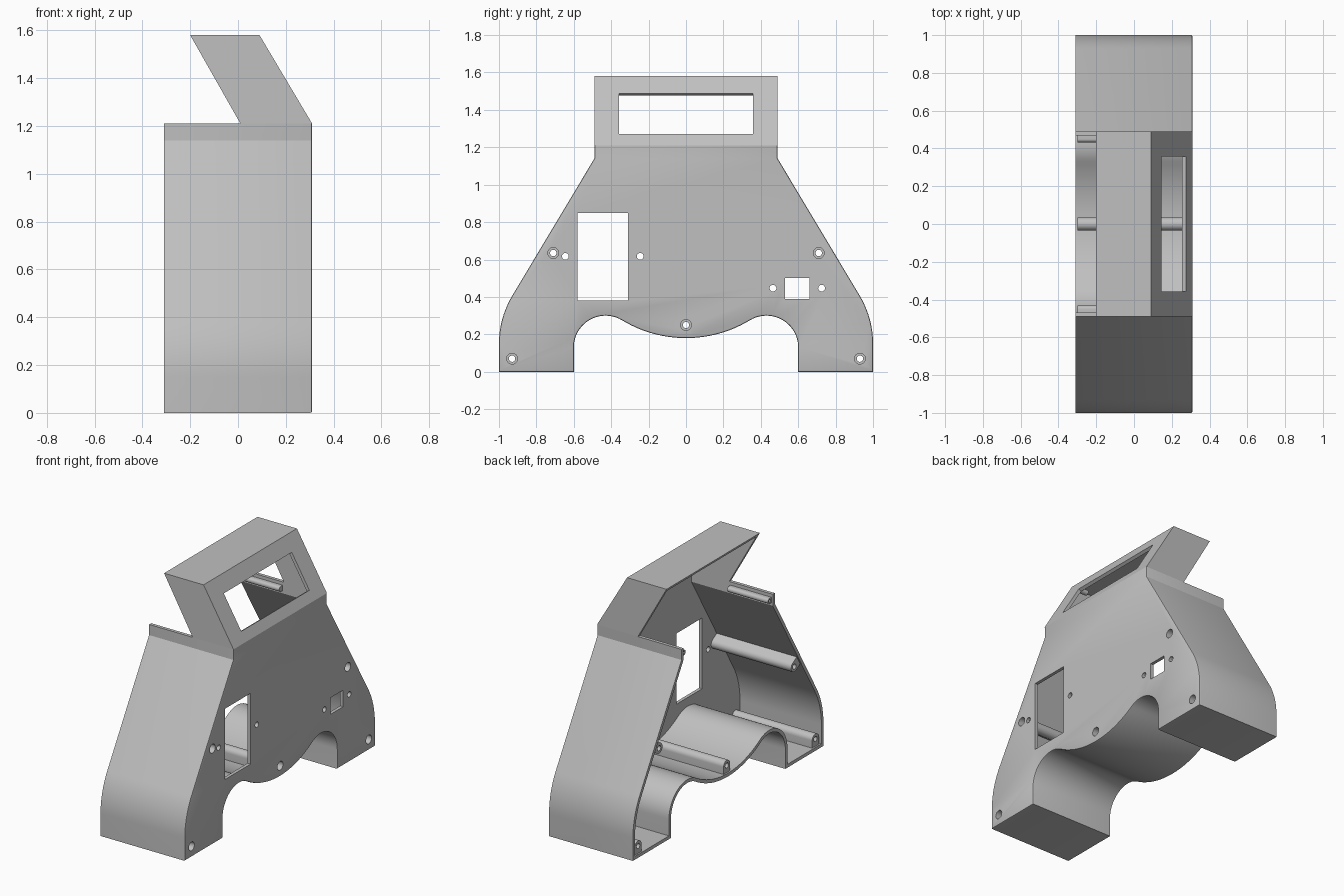
import bpy, bmesh, math
from mathutils import Vector

if "Cube" in bpy.data.objects:
    bpy.data.objects.remove(bpy.data.objects["Cube"], do_unlink=True)

WALL = 0.022
SIDE = 0.31      # half depth of the housing
NECK = 0.49      # half width of the neck
RIM = 1.21       # top of the lower housing
TOP = 1.58

grey = bpy.data.materials.new("plain grey")
grey.use_nodes = True
grey.diffuse_color = (0.53, 0.53, 0.53, 1)
grey.node_tree.nodes["Principled BSDF"].inputs["Base Color"].default_value = grey.diffuse_color


def arc(cx, cy, r, a0, a1, n):
    angles = [math.radians(a0 + (a1 - a0) * i / n) for i in range(n + 1)]
    return [(cx + r * math.cos(a), cy + r * math.sin(a)) for a in angles]


def prism(name, profile, lo, hi, axis="x", soft_edge=0):
    """Extrude a closed profile: (y, z) along x, or (x, z) along y."""
    place = (lambda p, d: (d, p[0], p[1])) if axis == "x" else (lambda p, d: (p[0], d, p[1]))
    bm = bmesh.new()
    base = bm.faces.new([bm.verts.new(place(p, lo)) for p in profile])
    ext = bmesh.ops.extrude_face_region(bm, geom=[base])
    for v in ext["geom"]:
        if isinstance(v, bmesh.types.BMVert):
            v.co["xy".index(axis)] = hi
    bmesh.ops.recalc_face_normals(bm, faces=bm.faces)
    if soft_edge:
        edges = [e for e in bm.edges if all(v.co.x > hi - 1e-4 for v in e.verts)
                 and not all(v.co.z > RIM - 1e-4 for v in e.verts)]
        bmesh.ops.bevel(bm, geom=edges, offset=soft_edge, segments=2, profile=0.5, affect="EDGES")
    mesh = bpy.data.meshes.new(name)
    bm.to_mesh(mesh)
    bm.free()
    mesh.materials.append(grey)
    obj = bpy.data.objects.new(name, mesh)
    bpy.context.collection.objects.link(obj)
    return obj


def rect(y0, y1, z0, z1):
    return [(y0, z0), (y1, z0), (y1, z1), (y0, z1)]


def combine(target, other, operation):
    """Apply a boolean and discard the helper."""
    mod = target.modifiers.new("boolean", "BOOLEAN")
    mod.operation, mod.solver, mod.object = operation, "EXACT", other
    bpy.context.view_layer.update()
    result = bpy.data.meshes.new_from_object(target.evaluated_get(bpy.context.evaluated_depsgraph_get()))
    target.modifiers.clear()
    target.data = result
    bpy.data.objects.remove(other, do_unlink=True)


def cut(target, profile, lo, hi, axis="x"):
    combine(target, prism("cutter", profile, lo, hi, axis), "DIFFERENCE")


def inset(points, d):
    """Mitred inward offset of a counter-clockwise outline."""
    out = []
    for i, p in enumerate(points):
        a, b, c = Vector(points[i - 1]), Vector(p), Vector(points[(i + 1) % len(points)])
        e, f = (b - a).normalized(), (c - b).normalized()
        n, m = Vector((-e.y, e.x)), Vector((-f.y, f.x))
        out.append(tuple(b + (n + m) * d / (1 + n.dot(m))))
    return out


# Silhouette: belly arc, wheel arch, foot, flared flank, neck
half = arc(0, 0.84, 0.66, -90, -58.8, 12)
half += arc(0.43, 0.13, 0.17, 121.2, 0, 20)[1:]
half += [(0.6, 0), (1, 0)]
half += arc(0.5, 0.15, 0.5, 0, 31, 12)
half += [(NECK, 1.14), (NECK, RIM)]
outline = half + [(-y, z) for y, z in reversed(half[1:])]

# Lower housing, hollow and open at the back and top
housing = prism("housing", outline, -SIDE, SIDE, soft_edge=0.008)
cavity = [(y, 1.4 if z > 1.18 else z) for y, z in inset(outline, WALL)]
cut(housing, cavity, -0.5, SIDE - WALL)


# Screw posts, each webbed to the nearest wall
def post(y, z, r, direction, reach, x0, x1):
    deg = math.degrees(math.atan2(direction[1], direction[0]))
    d = Vector(direction).normalized() * reach
    profile = arc(y, z, r, deg + 90, deg + 270, 14)
    profile += [(profile[-1][0] + d.x, profile[-1][1] + d.y), (profile[0][0] + d.x, profile[0][1] + d.y)]
    combine(housing, prism("post", profile, x0, x1), "UNION")


posts = [(0, 0.25, (0, -1))]
for s in (-1, 1):
    posts += [(s * 0.93, 0.07, (0, -1)), (s * 0.71, 0.635, (s * 0.857, 0.516))]
for y, z, direction in posts:
    post(y, z, 0.035, direction, 0.06, -0.3, 0.3)
    cut(housing, arc(y, z, 0.017, 0, 345, 23), -0.6, 0.6)
    cut(housing, arc(y, z, 0.029, 0, 345, 23), 0.25, 0.6)

# Short posts under the rim
for s in (-1, 1):
    post(s * 0.45, 1.17, 0.018, (s, 0), 0.03, -0.3, 0.0)
    cut(housing, arc(s * 0.45, 1.17, 0.009, 0, 330, 11), -0.5, -0.2)

# Panel openings and their fixing holes
for opening in (rect(-0.58, -0.31, 0.38, 0.85), rect(0.53, 0.66, 0.39, 0.5)):
    cut(housing, opening, 0.2, 0.5)
for y, z in ((-0.645, 0.617), (-0.245, 0.617), (0.465, 0.447), (0.725, 0.447)):
    cut(housing, arc(y, z, 0.018, 0, 345, 23), 0.2, 0.5)

# Slanted display hood
LEAN = (SIDE - 0.09) / (TOP - RIM)


def slope(z, shift=0):
    return SIDE + shift - (z - RIM) * LEAN


hood = prism("display_hood", [(0.01, RIM), (SIDE, RIM), (0.09, TOP), (-0.2, TOP)], -NECK, NECK, "y")
gap = -WALL * math.hypot(1, LEAN)
ceiling = TOP - WALL
cut(hood, [(-0.6, 1.1), (slope(1.1, gap), 1.1), (slope(ceiling, gap), ceiling), (-0.6, ceiling)],
    WALL - NECK, NECK - WALL, "y")

# Display window, cut square to the slanted face
normal = Vector((1, LEAN)).normalized() * 0.06
low, high = Vector((slope(1.27), 1.27)), Vector((slope(1.487), 1.487))
cut(hood, [low - normal, low + normal, high + normal, high - normal], -0.357, 0.357, "y")

# Small bosses beside the top window corners
parts = [housing, hood]
for s, label in ((-1, "right"), (1, "left")):
    parts.append(prism("display_boss_" + label, arc(s * 0.372, 1.492, 0.018, 0, 337.5, 15), 0.07, 0.125))

# Smooth curves, crisp corners
bpy.ops.object.select_all(action="DESELECT")
for obj in parts:
    obj.select_set(True)
bpy.context.view_layer.objects.active = housing
bpy.ops.object.shade_smooth_by_angle(angle=math.radians(25))
